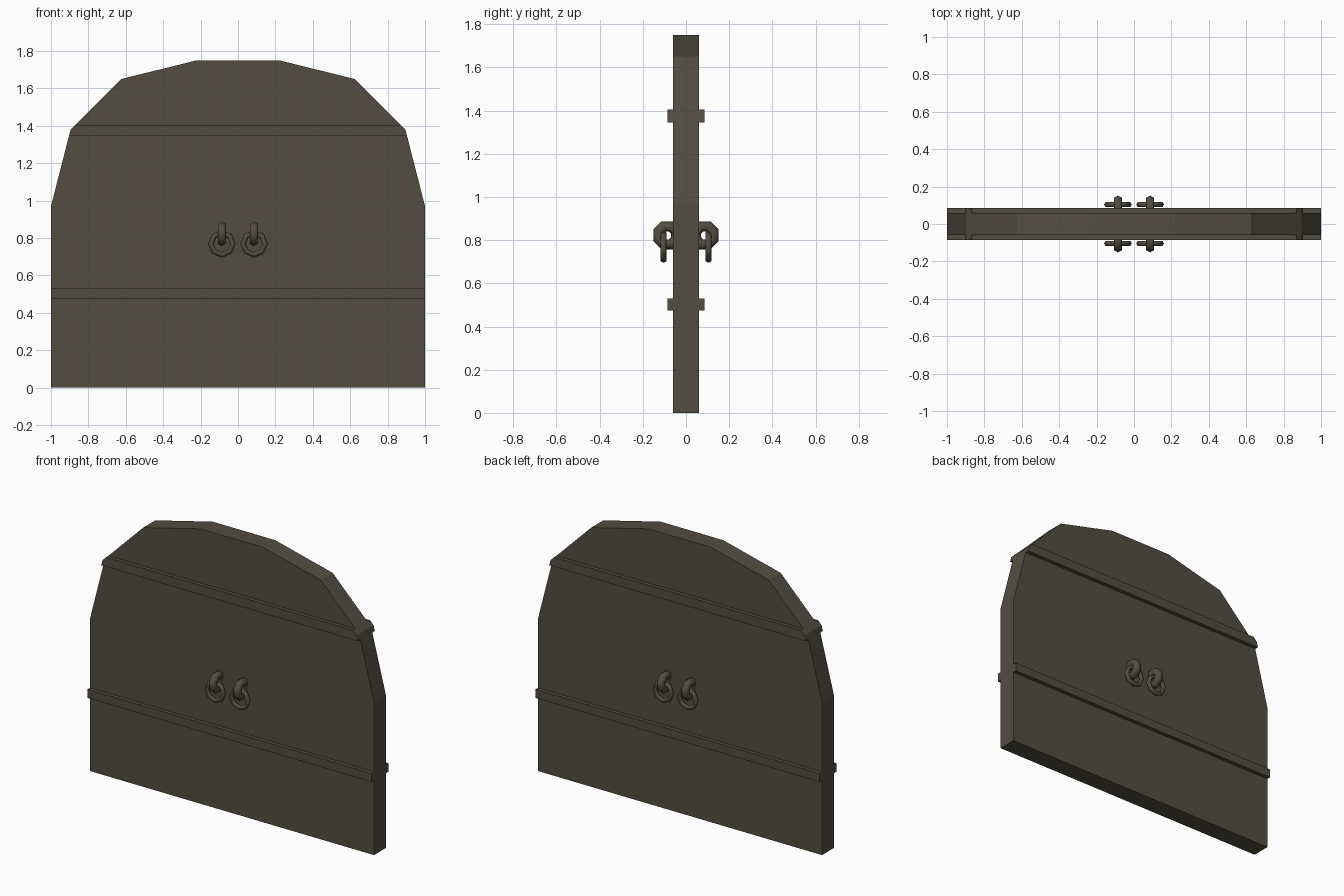
import bpy, bmesh, math
from mathutils import Matrix

if "Cube" in bpy.data.objects:
    bpy.data.objects.remove(bpy.data.objects["Cube"])

mat = bpy.data.materials.new("dark weathered wood")
mat.diffuse_color = (0.085, 0.075, 0.053, 1)
mat.use_nodes = True
mat.node_tree.nodes["Principled BSDF"].inputs["Base Color"].default_value = mat.diffuse_color


def finish(name, bm, smooth=False):
    bmesh.ops.recalc_face_normals(bm, faces=bm.faces[:])
    me = bpy.data.meshes.new(name)
    bm.to_mesh(me)
    bm.free()
    me.materials.append(mat)
    ob = bpy.data.objects.new(name, me)
    bpy.context.collection.objects.link(ob)
    for p in me.polygons:
        p.use_smooth = smooth
    return ob


def slab(name, outline, y0, y1):
    """Extrude an x-z outline from y0 to y1."""
    bm = bmesh.new()
    face = bm.faces.new([bm.verts.new((x, y0, z)) for x, z in outline])
    ext = bmesh.ops.extrude_face_region(bm, geom=[face])
    verts = [v for v in ext["geom"] if isinstance(v, bmesh.types.BMVert)]
    bmesh.ops.translate(bm, verts=verts, vec=(0, y1 - y0, 0))
    return finish(name, bm)


def torus(name, center, major, minor, axis, nmaj=8, nmin=6):
    """Low-poly ring around the x or y axis."""
    bm = bmesh.new()
    rings = []
    for i in range(nmaj):
        a = 2 * math.pi * (i + 0.5 * (axis == 'X')) / nmaj
        ring = []
        for j in range(nmin):
            b = 2 * math.pi * j / nmin
            r = major + minor * math.cos(b)
            u, v, w = r * math.cos(a), r * math.sin(a), minor * math.sin(b)
            co = (w, u, v) if axis == 'X' else (u, w, v)
            ring.append(bm.verts.new(co))
        rings.append(ring)
    for i in range(nmaj):
        p, q = rings[i], rings[(i + 1) % nmaj]
        for j in range(nmin):
            k = (j + 1) % nmin
            bm.faces.new((p[j], p[k], q[k], q[j]))
    bmesh.ops.transform(bm, matrix=Matrix.Translation(center), verts=bm.verts[:])
    return finish(name, bm, True)


half = [(0, 0), (1, 0), (1, 0.97), (0.895, 1.38), (0.625, 1.65), (0.22, 1.75), (0, 1.75)]
low_band = [(0, 0.475), (1, 0.475), (1, 0.53), (0, 0.53)]
high_band = [(0, 1.345), (0.904, 1.345), (0.895, 1.38), (0.87, 1.405), (0, 1.405)]

for sx, side in ((-1, "left"), (1, "right")):
    flip = lambda pts: [(sx * x, z) for x, z in pts]
    # door leaf
    slab(side + "_door_leaf", flip(half), -0.06, 0.06)
    for sy, face in ((-1, "front"), (1, "back")):
        tag = side + "_" + face
        # raised cross bands
        slab(tag + "_lower_band", flip(low_band), sy * 0.055, sy * 0.085)
        slab(tag + "_upper_band", flip(high_band), sy * 0.055, sy * 0.085)
        # pull handle: staple set into the door and hanging ring
        torus(tag + "_handle_staple", (sx * 0.086, sy * 0.087, 0.822), 0.045, 0.025, 'X')
        torus(tag + "_handle_ring", (sx * 0.086, sy * 0.104, 0.769), 0.059, 0.015, 'Y')
